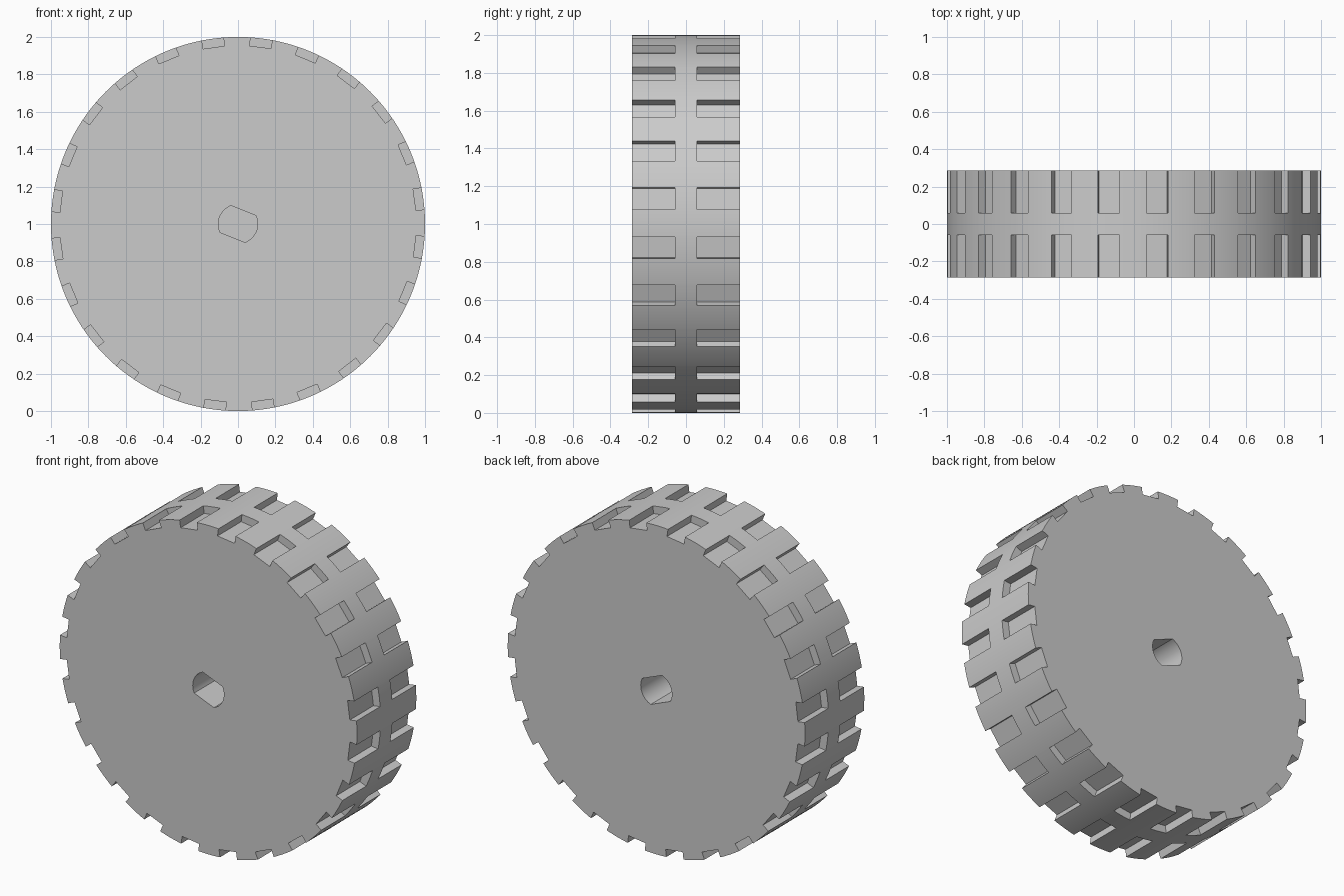
import bpy, bmesh, math
from mathutils import Matrix, Vector

cube = bpy.data.objects.get("Cube")
if cube:
    bpy.data.objects.remove(cube, do_unlink=True)

RADIUS, HALF_WIDTH = 1.0, 0.285
LUGS, LUG_OFFSET = 24, math.radians(7.8)
GROOVE_INNER, GROOVE_FLOOR, GROOVE_WIDTH = 0.058, 0.953, 0.116
HOLE_RADIUS, HOLE_FLAT, HOLE_TILT = 0.105, 0.077, math.radians(-22)
WEB = 0.02  # half thickness of the wall between the two axle sockets
AXLE = Vector((0, 0, RADIUS))

grey = bpy.data.materials.new("light grey")
grey.use_nodes = True
grey.diffuse_color = (0.6, 0.6, 0.6, 1)
grey.node_tree.nodes["Principled BSDF"].inputs["Base Color"].default_value = (0.6, 0.6, 0.6, 1)


def make_object(name, bm):
    bmesh.ops.recalc_face_normals(bm, faces=bm.faces)
    mesh = bpy.data.meshes.new(name)
    bm.to_mesh(mesh)
    bm.free()
    mesh.materials.append(grey)
    obj = bpy.data.objects.new(name, mesh)
    bpy.context.collection.objects.link(obj)
    return obj


def extrude_profile(bm, points, y0, y1):
    """Prism along y from a closed (x, z) outline about the axle."""
    face = bm.faces.new([bm.verts.new(AXLE + Vector((x, y0, z))) for x, z in points])
    result = bmesh.ops.extrude_face_region(bm, geom=[face])
    verts = [v for v in result["geom"] if isinstance(v, bmesh.types.BMVert)]
    bmesh.ops.translate(bm, verts=verts, vec=(0, y1 - y0, 0))


def arc(radius, start, end, steps):
    angles = [start + (end - start) * i / steps for i in range(steps + 1)]
    return [(radius * math.cos(a), radius * math.sin(a)) for a in angles]


# Solid wheel body
bm = bmesh.new()
extrude_profile(bm, arc(RADIUS, 0, 2 * math.pi, 192)[:-1], -HALF_WIDTH, HALF_WIDTH)
wheel = make_object("wheel", bm)

# Tread grooves: a ring of blocks on each side of the centre band
bm = bmesh.new()
length, depth = 0.4, 0.2
for side in (-1, 1):
    for i in range(LUGS):
        turn = Matrix.Rotation(-(LUG_OFFSET + i * math.tau / LUGS), 4, "Y")
        place = Matrix.Translation((GROOVE_FLOOR + depth / 2, side * (GROOVE_INNER + length / 2), 0))
        size = Matrix.Diagonal((depth, length, GROOVE_WIDTH, 1))
        bmesh.ops.create_cube(bm, size=1, matrix=Matrix.Translation(AXLE) @ turn @ place @ size)
groove_cutter = make_object("groove_cutter", bm)

# Axle sockets: a circle with two flats, sunk from each face
bm = bmesh.new()
half = math.asin(HOLE_FLAT / HOLE_RADIUS)
outline = arc(HOLE_RADIUS, HOLE_TILT - half, HOLE_TILT + half, 16)
outline += [(-x, -z) for x, z in outline]
for side in (-1, 1):
    extrude_profile(bm, outline, side * WEB, side * 0.5)
socket_cutter = make_object("socket_cutter", bm)

# Cut the wheel, then keep only the finished mesh
for cutter in (groove_cutter, socket_cutter):
    cutter.hide_render = True
    cut = wheel.modifiers.new(cutter.name, "BOOLEAN")
    cut.operation, cut.solver, cut.object = "DIFFERENCE", "EXACT", cutter
bpy.context.view_layer.update()
wheel.data = bpy.data.meshes.new_from_object(wheel.evaluated_get(bpy.context.evaluated_depsgraph_get()))
wheel.modifiers.clear()
wheel.data.materials.clear()
wheel.data.materials.append(grey)
wheel.data.polygons.foreach_set("material_index", [0] * len(wheel.data.polygons))
for cutter in (groove_cutter, socket_cutter):
    bpy.data.objects.remove(cutter, do_unlink=True)

bpy.ops.object.select_all(action="DESELECT")
wheel.select_set(True)
bpy.context.view_layer.objects.active = wheel
bpy.ops.object.shade_smooth_by_angle(angle=math.radians(20))
